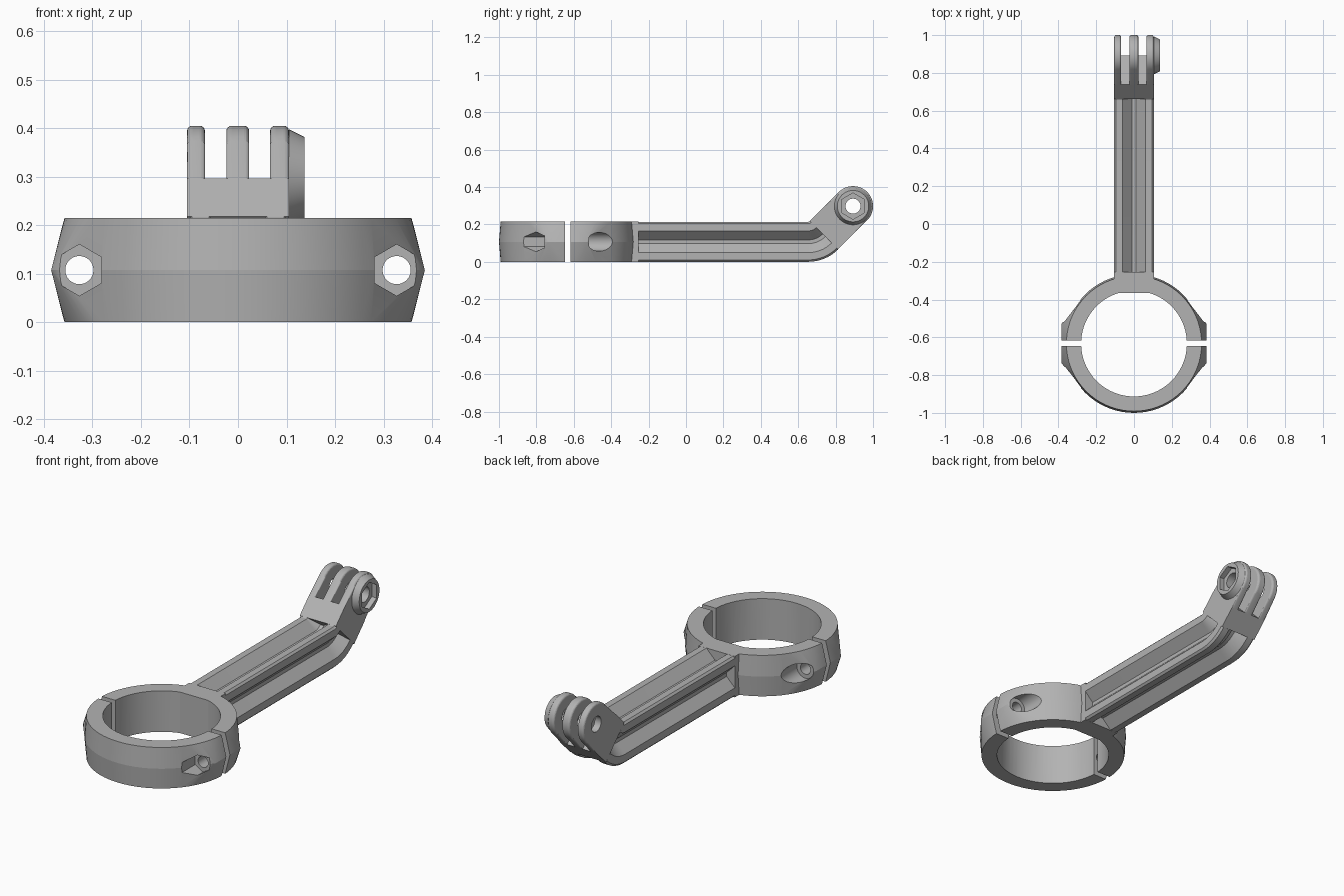
import bpy, bmesh, math
from mathutils import Matrix, Vector

if "Cube" in bpy.data.objects:
    bpy.data.objects.remove(bpy.data.objects["Cube"])

H = 0.215            # ring and arm height
CY = -0.633          # ring centre
PIN = (0.893, 0.298)  # pivot centre in y, z
W = 0.105            # half width of arm
S = math.sqrt(0.5)

grey = bpy.data.materials.new("mid_grey")
grey.diffuse_color = (0.45, 0.45, 0.45, 1)
grey.use_nodes = True
grey.node_tree.nodes["Principled BSDF"].inputs["Base Color"].default_value = grey.diffuse_color


def finish(name, bm):
    bmesh.ops.recalc_face_normals(bm, faces=bm.faces)
    me = bpy.data.meshes.new(name)
    bm.to_mesh(me)
    bm.free()
    ob = bpy.data.objects.new(name, me)
    bpy.context.collection.objects.link(ob)
    me.materials.append(grey)
    return ob


def loft(name, rings):
    """Skin a list of equal-length point loops and cap both ends."""
    bm = bmesh.new()
    vs = [[bm.verts.new(p) for p in r] for r in rings]
    n = len(rings[0])
    for a, b in zip(vs, vs[1:]):
        for i in range(n):
            j = (i + 1) % n
            bm.faces.new((a[i], a[j], b[j], b[i]))
    bm.faces.new(vs[0])
    bm.faces.new(vs[-1])
    return finish(name, bm)


def box(name, x0, x1, y0, y1, z0, z1):
    return loft(name, [[(x0, y0, z), (x1, y0, z), (x1, y1, z), (x0, y1, z)] for z in (z0, z1)])


def rod(name, axis, centre, a, b, r, n=48, r2=None):
    """Cylinder or prism along x, y or z from a to b, first corner pointing up."""
    rings = []
    for t, rad in ((a, r), (b, r if r2 is None else r2)):
        ring = []
        for i in range(n):
            w = 2 * math.pi * i / n
            u, v = centre[0] + rad * math.sin(w), centre[1] + rad * math.cos(w)
            ring.append({"x": (t, u, v), "y": (u, t, v), "z": (u, v, t)}[axis])
        rings.append(ring)
    return loft(name, rings)


def boolean(ob, op, tools):
    bpy.context.view_layer.objects.active = ob
    for t in tools:
        m = ob.modifiers.new("cut", "BOOLEAN")
        m.operation, m.solver, m.object = op, "EXACT", t
        bpy.ops.object.modifier_apply(modifier=m.name)
        bpy.data.objects.remove(t)


# Clamp ring halves: barrel with bolt lugs, bored and split
def ring_half(name, y0, y1):
    bm = bmesh.new()
    for z, r in ((0, 0.358), (H / 2, 0.367), (H, 0.358)):
        for i in range(72):
            w = 2 * math.pi * i / 72
            bm.verts.new((r * math.cos(w), CY + r * math.sin(w), z))
    for x in (-0.385, 0.385):
        for y in (-0.735, -0.53):
            bm.verts.new((x, y, H / 2))
    res = bmesh.ops.convex_hull(bm, input=bm.verts)
    loose = [v for v in bm.verts if not v.link_faces]
    bmesh.ops.delete(bm, geom=loose, context="VERTS")
    ob = finish(name, bm)
    boolean(ob, "INTERSECT", [box("half", -1, 1, y0, y1, -1, 1)])
    boolean(ob, "DIFFERENCE", [rod("bore", "z", (0, CY), -0.1, 0.4, 0.28, 72)])
    return ob


front_clamp = ring_half("front_clamp", -1.2, -0.647)
back_clamp = ring_half("back_clamp", -0.617, 0)

# Root block that flattens the back of the bore
boolean(back_clamp, "UNION", [box("root", -W, W, -0.365, -0.255, 0, H)])

# Bolt holes, hex nut pockets in front, round head pockets behind
for x in (-0.327, 0.327):
    c = (x, H / 2)
    boolean(front_clamp, "DIFFERENCE", [rod("hole", "y", c, -1.2, 0, 0.029),
                                        rod("nut", "y", c, -1.2, -0.757, 0.053, 6)])
    boolean(back_clamp, "DIFFERENCE", [rod("hole", "y", c, -0.9, -0.2, 0.029),
                                       rod("head", "y", c, -0.523, -0.1, 0.05)])

# Arm: grooved cross-section swept along a straight run and a 45 degree bend
q = [(W - 0.01, 0.107), (0.06, 0.107), (0.01, 0.057)]
half = [(W, -0.097), (W, -0.058), (0.057, -0.01), (0.057, 0.01), (W, 0.058), (W, 0.097)] + q
half += [(-x, o) for x, o in reversed(q)]
section = half + [(-x, o) for x, o in reversed(half[:6])]
section += [(-x, -o) for x, o in q] + [(x, -o) for x, o in reversed(q)]
R, CORNER = 0.118, 0.703
bend_y = CORNER - R * math.tan(math.pi / 8)
frames = [(-0.255, H / 2, 0)]
for i in range(9):
    a = math.pi / 4 * i / 8
    frames.append((bend_y + R * math.sin(a), H / 2 + R * (1 - math.cos(a)), a))
loft("arm", [[(x, y - o * math.sin(a), z + o * math.cos(a)) for x, o in section]
             for y, z, a in frames])


# Hinge head: coordinates along the tilted axis, measured from the pivot
def tilt(x, u, v):
    return (x, PIN[0] + (u - v) * S, PIN[1] + (u + v) * S)


FLOOR, START = -0.11, -0.22
loft("hinge_base", [[tilt(x, START, -0.107), tilt(x, FLOOR, -0.107),
                     tilt(x, FLOOR, 0.107), tilt(x, START, 0.107)] for x in (-W, W)])


def finger_loop(x, r):
    pts = [tilt(x, FLOOR, -0.107)]
    for i in range(33):
        w = -math.pi / 2 + math.pi * i / 32
        pts.append(tilt(x, r * math.cos(w), r * math.sin(w)))
    return pts + [tilt(x, FLOOR, 0.107)]


for name, x0, x1 in (("left_finger", -W, -0.068), ("middle_finger", -0.024, 0.023),
                     ("right_finger", 0.066, W)):
    prof = [(0.011 * (1 - math.cos(k * math.pi / 8)), 0.107 - 0.011 * (1 - math.sin(k * math.pi / 8)))
            for k in range(5)]
    loops = [finger_loop(x0 + d, r) for d, r in prof]
    loops += [finger_loop(x1 - d, r) for d, r in reversed(prof)]
    ob = loft(name, loops)
    boolean(ob, "DIFFERENCE", [rod("pin_hole", "x", PIN, -0.3, 0.3, 0.04)])

# Nut boss with hex pocket on the right finger
boss = rod("nut_boss", "x", PIN, W, 0.137, 0.1, 48, 0.084)
boolean(boss, "DIFFERENCE", [rod("pin_hole", "x", PIN, -0.3, 0.3, 0.04),
                             rod("nut", "x", PIN, W + 0.004, 0.3, 0.07, 6)])

# Smooth round surfaces, keep edges crisp
for ob in bpy.context.scene.objects:
    bpy.ops.object.select_all(action="DESELECT")
    ob.select_set(True)
    bpy.context.view_layer.objects.active = ob
    bpy.ops.object.shade_smooth_by_angle(angle=math.radians(9.5))
